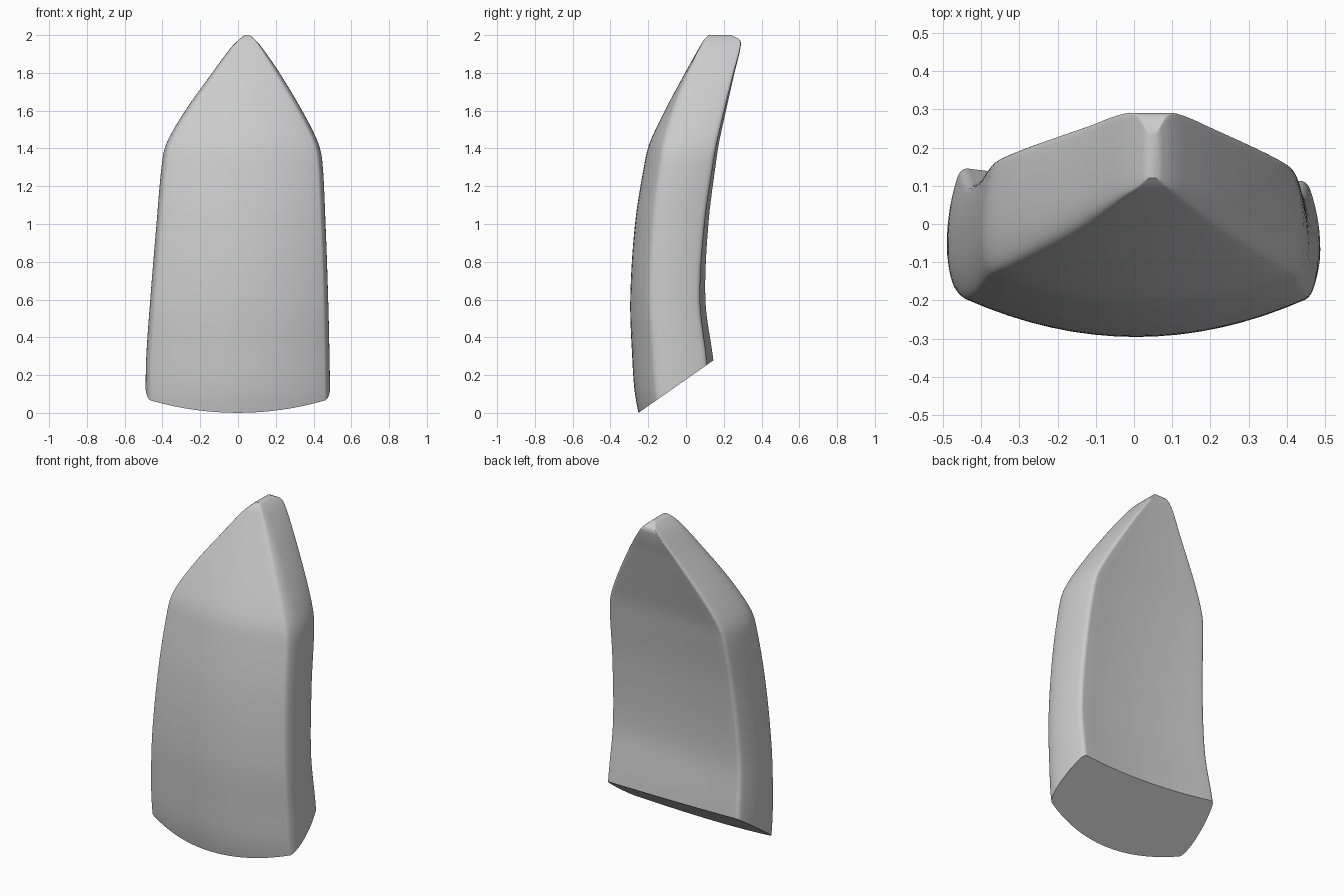
import bpy, bmesh
from mathutils import Vector

cube = bpy.data.objects.get("Cube")
if cube:
    bpy.data.objects.remove(cube)

# Key sections: height, x min, x max, front y, back y
KEYS = [
    (-.10, -.49, .49, -.23, .20),
    (.10, -.49, .488, -.27, .175),
    (.30, -.486, .485, -.285, .15),
    (.60, -.465, .478, -.295, .11),
    (1.0, -.432, .464, -.27, .125),
    (1.33, -.402, .447, -.218, .165),
    (1.43, -.378, .425, -.192, .18),
    (1.6, -.28, .34, -.112, .215),
    (1.8, -.137, .22, -.005, .258),
    (1.93, -.04, .13, .068, .288),
    (1.975, .004, .092, .095, .285),
    (2.0, .035, .062, .12, .24),
]


def section_at(z):
    """Smooth interpolation between the key sections."""
    i = max(k for k in range(len(KEYS) - 1) if KEYS[k][0] <= z)
    a, b = KEYS[i], KEYS[i + 1]
    before, after = KEYS[max(i - 1, 0)], KEYS[min(i + 2, len(KEYS) - 1)]
    h = b[0] - a[0]
    t = (z - a[0]) / h
    out = []
    for c in range(1, 5):
        m0 = (b[c] - before[c]) / (b[0] - before[0]) * h
        m1 = (after[c] - a[c]) / (after[0] - a[0]) * h
        out.append((2*t**3 - 3*t*t + 1) * a[c] + (t**3 - 2*t*t + t) * m0
                   + (3*t*t - 2*t**3) * b[c] + (t**3 - t*t) * m1)
    return out


def ring(z):
    """One rounded cross-section: bowed front, slanted sides, hollow back."""
    x0, x1, yf, yb = section_at(z)
    cx, w = (x0 + x1) / 2, (x1 - x0) / 2
    tilt = .045 * max(0, 1 - z / 2)

    def front(u):
        return Vector((cx + u * w, yf + .5 * (u * w)**2, z))

    def back(u):
        hollow = .12 * w * w * (1 - u * u)
        return Vector((cx + u * w, yb - tilt * (u + 1) / 2 - hollow, z))

    def side(s, t):
        p = front(s * .98).lerp(back(s * .93), t)
        p.x += s * w * .16 * t * (1 - t)
        return p

    depth = yb - yf
    rf, rb = min(.16, .03 / w), min(.07, .02 / w)
    rf, rb = min(rf, .5), min(rb, .4)
    sf, sb = min(.24, .25 * w / depth + .12), .09
    pts = []

    def corner(a, c, b):
        for k in range(7):
            t = k / 6
            pts.append(a.lerp(c, t).lerp(c.lerp(b, t), t))

    def run(fn, a, b, n):
        pts.extend(fn(a + (b - a) * k / n) for k in range(1, n))

    run(front, -1 + rf, 1 - rf, 16)
    corner(front(1 - rf), side(1, 0), side(1, sf))
    run(lambda t: side(1, t), sf, 1 - sb, 8)
    corner(side(1, 1 - sb), side(1, 1), back(.93 - rb))
    run(back, .93 - rb, rb - .93, 14)
    corner(back(rb - .93), side(-1, 1), side(-1, 1 - sb))
    run(lambda t: side(-1, t), 1 - sb, sf, 8)
    corner(side(-1, sf), side(-1, 0), front(rf - 1))
    return pts


# Loft the curved, pointed plate
bm = bmesh.new()
heights = [-.1 + 1.9 * k / 50 for k in range(50)] + [1.8 + .2 * k / 20 for k in range(21)]
rings = [[bm.verts.new(p) for p in ring(z)] for z in heights]
for low, high in zip(rings, rings[1:]):
    n = len(low)
    for k in range(n):
        j = (k + 1) % n
        bm.faces.new((low[k], low[j], high[j], high[k]))
bm.faces.new(rings[-1])
bm.faces.new(rings[0][::-1])

# Slanted flat cut across the bottom
cut = bmesh.ops.bisect_plane(bm, geom=bm.verts[:] + bm.edges[:] + bm.faces[:],
                             plane_co=(0, -.252, 0), plane_no=(0, .7, -1),
                             clear_outer=True)
edges = [e for e in cut["geom_cut"] if isinstance(e, bmesh.types.BMEdge)]
bmesh.ops.contextual_create(bm, geom=edges)
bmesh.ops.recalc_face_normals(bm, faces=bm.faces[:])

mesh = bpy.data.meshes.new("pointed_plate")
bm.to_mesh(mesh)
bm.free()
plate = bpy.data.objects.new("pointed_plate", mesh)
bpy.context.collection.objects.link(plate)

# Plain grey finish
grey = bpy.data.materials.new("light_grey")
grey.use_nodes = True
colour = (.6, .6, .6, 1)
grey.diffuse_color = colour
grey.node_tree.nodes["Principled BSDF"].inputs["Base Color"].default_value = colour
mesh.materials.append(grey)

bpy.ops.object.select_all(action="DESELECT")
plate.select_set(True)
bpy.context.view_layer.objects.active = plate
bpy.ops.object.shade_smooth_by_angle(angle=.7)
